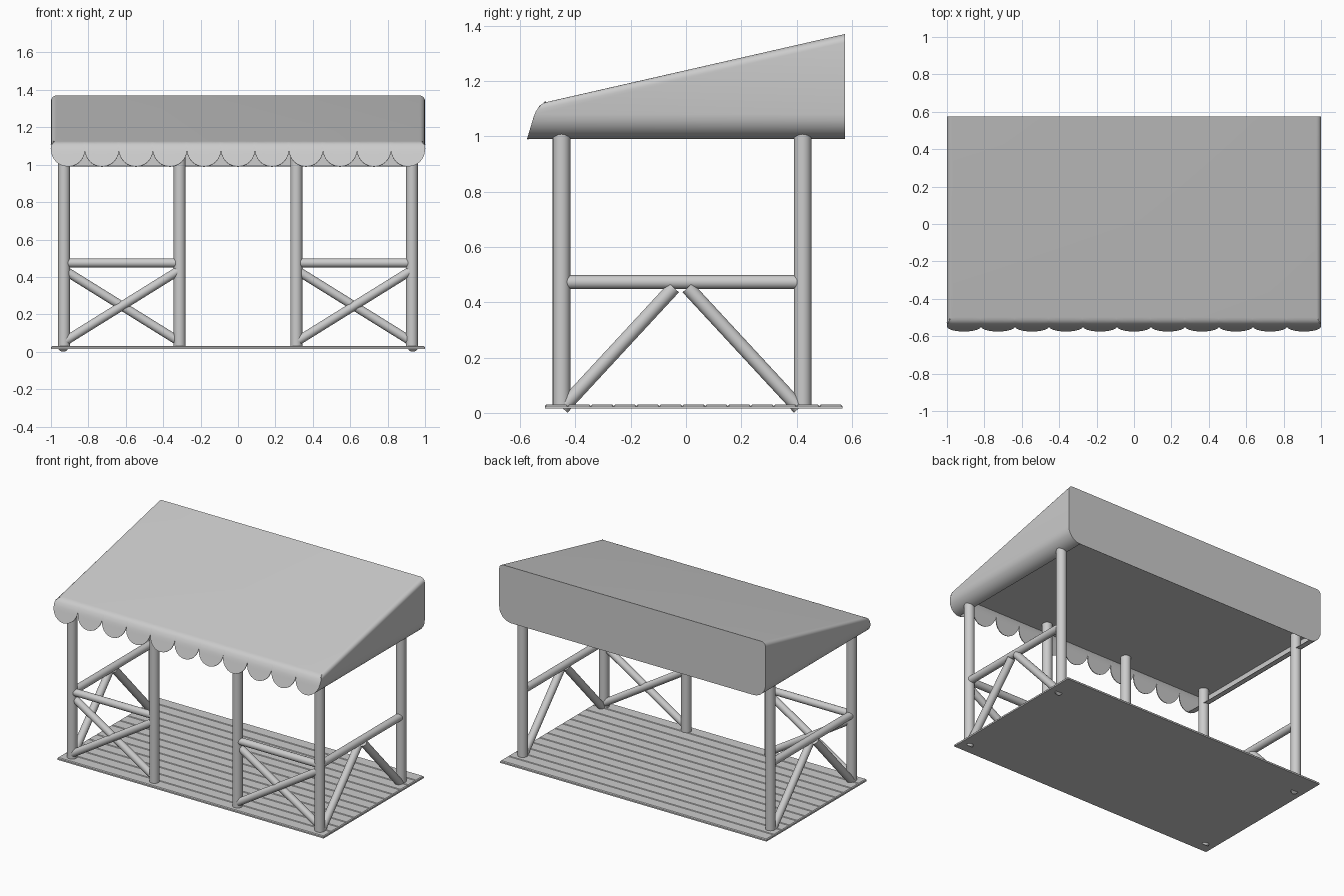
import bpy, bmesh
from math import sin, cos, pi, sqrt, radians
from mathutils import Vector

if "Cube" in bpy.data.objects:
    bpy.data.objects.remove(bpy.data.objects["Cube"])

YB, Z0, ZF, ZB = 0.575, 0.99, 1.125, 1.37   # roof back, hem, front top, back top
A, H, R = 1 / 11, 0.09, 0.03                # scallop half width, height, top corner radius


def finish(obj, angle=35):
    bpy.ops.object.select_all(action='DESELECT')
    obj.select_set(True)
    bpy.context.view_layer.objects.active = obj
    for m in list(obj.modifiers):
        bpy.ops.object.modifier_apply(modifier=m.name)
    bpy.ops.object.shade_smooth_by_angle(angle=radians(angle))


def make(name, bm):
    me = bpy.data.meshes.new(name)
    bm.to_mesh(me)
    bm.free()
    obj = bpy.data.objects.new(name, me)
    bpy.context.collection.objects.link(obj)
    return obj


def pole(name, a, b, r):
    a, b = Vector(a), Vector(b)
    d = b - a
    bpy.ops.mesh.primitive_cylinder_add(vertices=20, radius=r, depth=d.length, location=(a + b) / 2)
    o = bpy.context.object
    o.name = name
    o.rotation_euler = d.to_track_quat('Z', 'Y').to_euler()
    finish(o)


def box(name, x, y0, y1, z0, z1, bevel=0):
    bpy.ops.mesh.primitive_cube_add(size=1, location=(0, (y0 + y1) / 2, (z0 + z1) / 2))
    o = bpy.context.object
    o.name = name
    o.scale = (2 * x, y1 - y0, z1 - z0)
    bpy.ops.object.transform_apply(location=False, rotation=False, scale=True)
    if bevel:
        m = o.modifiers.new("bevel", 'BEVEL')
        m.width, m.segments = bevel, 1
        bpy.ops.object.modifier_apply(modifier=m.name)


# Roof front curve: y for a given height
CURVE = [(1.125, -.50), (1.121, -.515), (1.11, -.53), (1.09, -.543), (1.07, -.551), (.99, -.575)]


def front_y(z):
    for (z1, y1), (z2, y2) in zip(CURVE, CURVE[1:]):
        if z >= z2:
            return y1 + (y2 - y1) * (z1 - z) / (z1 - z2)
    return CURVE[-1][1]


def section(top):
    half = [(1 - A + A * sin(k * pi / 12), Z0 + H * (1 - cos(k * pi / 12))) for k in range(7)]
    half += [(1 - R + R * cos(k * pi / 12), top - R + R * sin(k * pi / 12)) for k in range(7)]
    return half + [(-x, z) for x, z in reversed(half)]


# Roof canopy: side walls and sloping top, back wall, scalloped front
bm = bmesh.new()
front = [bm.verts.new((x, front_y(z), z)) for x, z in section(ZF)]
back = [bm.verts.new((x, YB, z)) for x, z in section(ZB)]
for i in range(len(front) - 1):
    bm.faces.new((front[i], back[i], back[i + 1], front[i + 1]))
bm.faces.new(back)
cols = []
for s in range(11):
    for k in range(12 if s < 10 else 13):
        t = -cos(pi * k / 12)
        x = -1 + A * (2 * s + 1 + t)
        zb = Z0 + H * (1 - sqrt(max(0, 1 - t * t)))
        col = []
        for j in range(13):
            z = ZF + (zb - ZF) * (j / 12) ** 1.5
            w = 1 - R + sqrt(max(0, R * R - max(0, z - ZF + R) ** 2))
            col.append(bm.verts.new((max(-w, min(w, x)), front_y(z), z)))
        cols.append(col)
for c, d in zip(cols, cols[1:]):
    for j in range(12):
        bm.faces.new((c[j], c[j + 1], d[j + 1], d[j]))
bmesh.ops.remove_doubles(bm, verts=bm.verts, dist=0.0008)
bmesh.ops.recalc_face_normals(bm, faces=bm.faces)
big = max(bm.faces, key=lambda f: f.calc_center_median().y)
if big.normal.y < 0:
    bmesh.ops.reverse_faces(bm, faces=bm.faces)
roof = make("roof_canopy", bm)
sol = roof.modifiers.new("thickness", 'SOLIDIFY')
sol.thickness, sol.offset = 0.006, -1
finish(roof)

# Flat ceiling inside the canopy
box("ceiling", 0.992, -0.53, 0.57, 1.098, 1.102)

# Floor: base sheet with thirteen planks
box("floor_base", 1.0, -0.51, 0.565, 0.015, 0.024)
N = 13
for i in range(N):
    w = 1.075 / N
    box("floor_plank", 1.0, -0.51 + i * w, -0.51 + (i + 1) * w, 0.018, 0.03, 0.005)

# Posts, rails and braces, mirrored left and right
YF, YR, X1, X2 = -0.45, 0.422, 0.93, 0.312
for s in (-1, 1):
    for x, y, n in ((X1, YF, "front_post"), (X2, YF, "inner_post"), (X1, YR, "back_post")):
        pole(n, (s * x, y, 0.02), (s * x, y, 1.1), 0.032)
    pole("front_rail", (s * X1, YF, 0.475), (s * X2, YF, 0.475), 0.024)
    lo, hi = sorted((s * X1, s * X2))
    pole("front_brace_up", (lo, YF - .006, 0.053), (hi, YF - .006, 0.437), 0.024)
    pole("front_brace_down", (lo, YF + .006, 0.437), (hi, YF + .006, 0.053), 0.024)
    pole("side_rail", (s * X1, YF, 0.473), (s * X1, YR, 0.473), 0.025)
    mid = (YF + YR) / 2 - 0.005
    for d in (-1, 1):
        pole("side_brace", (s * .935, mid + d * .428, 0.0175), (s * .935, mid + d * .025, 0.453), 0.025)
